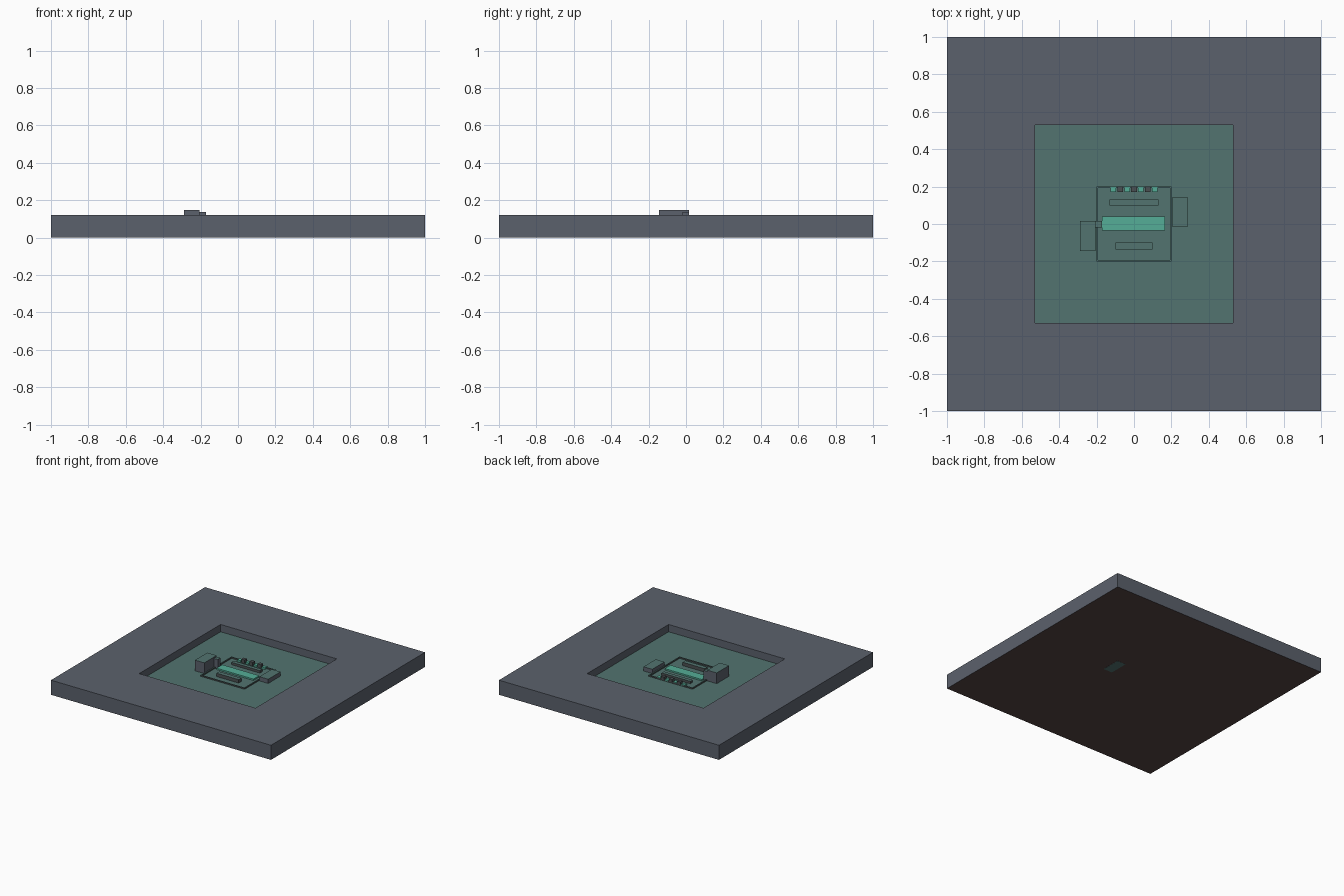
import bpy
import bmesh
from mathutils import Vector

old = bpy.data.objects.get("Cube")
if old:
    bpy.data.objects.remove(old, do_unlink=True)


def material(name, color):
    mat = bpy.data.materials.new(name)
    mat.use_nodes = True
    mat.diffuse_color = (*color, 1)
    mat.node_tree.nodes["Principled BSDF"].inputs["Base Color"].default_value = (*color, 1)
    return mat


SLATE = material("slate grey", (0.105, 0.12, 0.15))
GREEN = material("muted green", (0.085, 0.175, 0.16))
BRIGHT = material("bright green", (0.09, 0.42, 0.31))
BROWN = material("dark brown", (0.09, 0.058, 0.056))
DARK = material("dark grey", (0.07, 0.08, 0.085))


def finish(name, bm, mats):
    bmesh.ops.recalc_face_normals(bm, faces=bm.faces)
    mesh = bpy.data.meshes.new(name)
    bm.to_mesh(mesh)
    bm.free()
    for mat in mats:
        mesh.materials.append(mat)
    obj = bpy.data.objects.new(name, mesh)
    bpy.context.collection.objects.link(obj)
    return obj


def cuboid(low, high):
    bm = bmesh.new()
    bmesh.ops.create_cube(bm, size=1)
    low, high = Vector(low), Vector(high)
    bmesh.ops.scale(bm, vec=high - low, verts=bm.verts)
    bmesh.ops.translate(bm, vec=(low + high) / 2, verts=bm.verts)
    return bm


def block(name, low, high, side, cap=None):
    # horizontal faces can take a second colour
    bm = cuboid(low, high)
    for face in bm.faces:
        face.normal_update()
        face.material_index = int(cap is not None and abs(face.normal.z) > 0.5)
    return finish(name, bm, [side, cap] if cap else [side])


TOP, FLOOR, PIT = 0.12, 0.06, 0.333

# Ground slab with a sunken square courtyard
bm = cuboid((-1, -1, 0), (1, 1, TOP))
bm.normal_update()
roof = max(bm.faces, key=lambda f: f.calc_center_median().z)
bmesh.ops.inset_region(bm, faces=[roof], thickness=1 - PIT)
floor = bmesh.ops.extrude_face_region(bm, geom=[roof])
verts = [v for v in floor["geom"] if isinstance(v, bmesh.types.BMVert)]
bmesh.ops.translate(bm, vec=(0, 0, FLOOR - TOP), verts=verts)
if roof.is_valid:
    bm.faces.remove(roof)
for face in bm.faces:
    center = face.calc_center_median()
    if center.z < 0.01:
        face.material_index = 2
    elif max(abs(center.x), abs(center.y)) < PIT + 0.01:
        face.material_index = 1
finish("ground_slab", bm, [SLATE, GREEN, BROWN])

# Low square kerb on the courtyard floor
kerb = 0.2
for sign, label in ((-1, "a"), (1, "b")):
    edge = sorted((sign * kerb, sign * (kerb - 0.008)))
    block("kerb_x_" + label, (-kerb, edge[0], FLOOR), (kerb, edge[1], FLOOR + 0.01), DARK, GREEN)
    block("kerb_y_" + label, (edge[0], -kerb, FLOOR), (edge[1], kerb, FLOOR + 0.01), DARK, GREEN)

# Central bright strip
block("central_strip", (-0.17, -0.035, FLOOR), (0.165, 0.04, FLOOR + 0.012), BRIGHT)

# Large side blocks, one standing high and one sunk through the slab
block("tall_block", (-0.29, -0.145, FLOOR), (-0.205, 0.015, 0.148), SLATE, GREEN)
block("tall_block_step", (-0.205, -0.02, FLOOR), (-0.17, 0.015, 0.137), SLATE, GREEN)
block("low_block", (0.205, -0.015, -0.001), (0.285, 0.145, 0.095), SLATE, GREEN)

# Benches on both sides of the strip
block("front_bench", (-0.1, -0.135, FLOOR), (0.1, -0.1, FLOOR + 0.028), DARK, GREEN)
block("rear_bench", (-0.13, 0.1, FLOOR), (0.13, 0.13, FLOOR + 0.02), DARK, GREEN)

# Row of small blocks in alternating colours
for i in range(7):
    x = (i - 3) * 0.037
    bright = i % 2 == 0
    height = 0.015 if bright else 0.03
    block("row_block_%d" % (i + 1), (x - 0.015, 0.17, FLOOR), (x + 0.015, 0.2, FLOOR + height),
          BRIGHT if bright else DARK)
